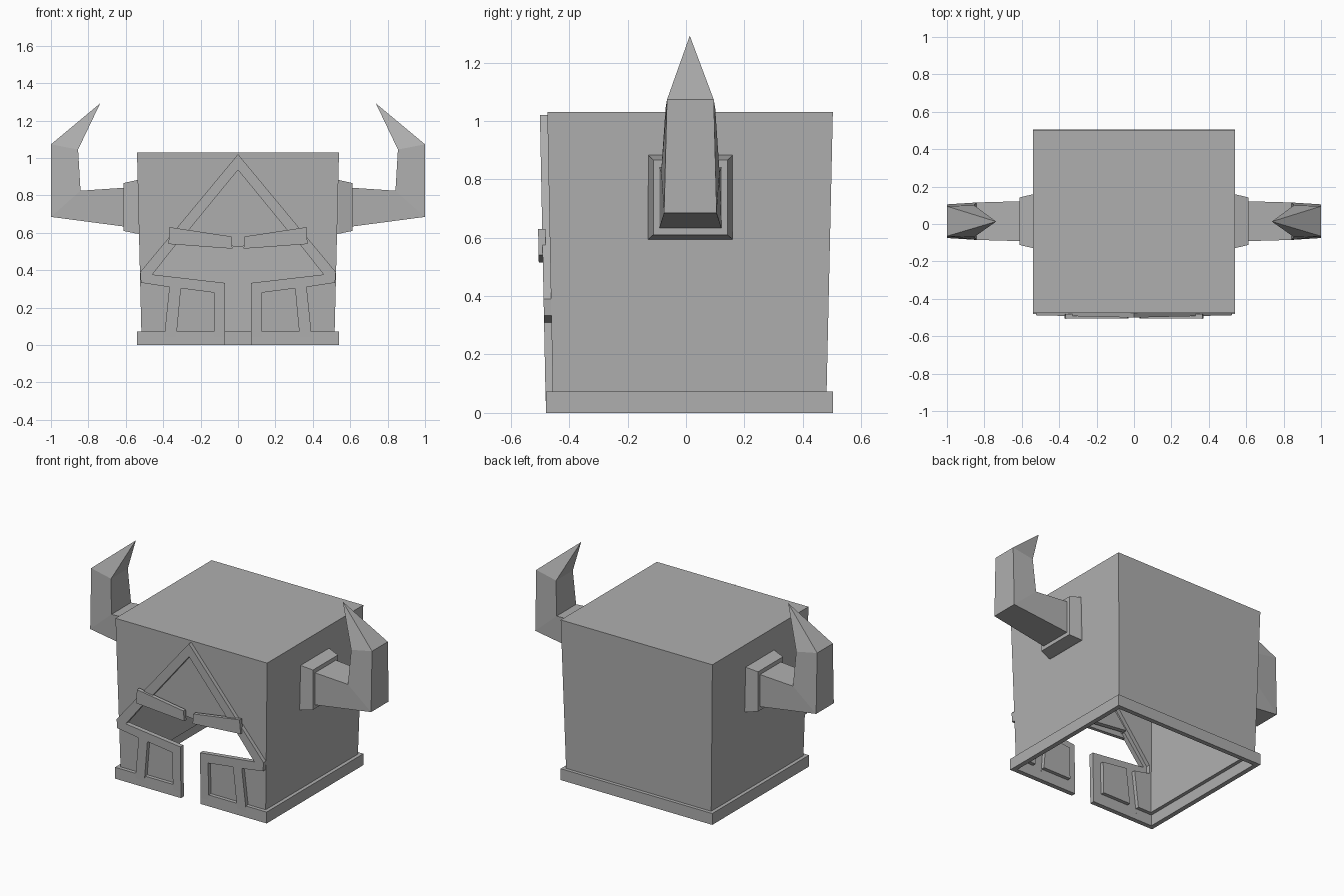
import bpy, bmesh

if "Cube" in bpy.data.objects:
    bpy.data.objects.remove(bpy.data.objects["Cube"])

grey = bpy.data.materials.new("iron_grey")
grey.diffuse_color = (.43, .43, .43, 1)
grey.use_nodes = True
grey.node_tree.nodes["Principled BSDF"].inputs["Base Color"].default_value = grey.diffuse_color


def loft(name, rings):
    """Closed mesh skinned through rings of equal point count; a one-point last ring makes a tip."""
    bm = bmesh.new()
    vs = [[bm.verts.new(p) for p in r] for r in rings]
    n = len(vs[0])
    bm.faces.new(vs[0])
    for a, b in zip(vs, vs[1:]):
        for i in range(n):
            j = (i + 1) % n
            if len(b) == 1:
                bm.faces.new((a[i], a[j], b[0]))
            else:
                bm.faces.new((a[i], a[j], b[j], b[i]))
    if len(vs[-1]) > 1:
        bm.faces.new(vs[-1])
    bmesh.ops.recalc_face_normals(bm, faces=bm.faces)
    me = bpy.data.meshes.new(name)
    bm.to_mesh(me)
    bm.free()
    me.materials.append(grey)
    ob = bpy.data.objects.new(name, me)
    bpy.context.collection.objects.link(ob)
    return ob


def rect(x, y0, y1, z):
    return [(-x, y0, z), (x, y0, z), (x, y1, z), (-x, y1, z)]


def side_rect(x, hw, z0, z1, yc=0.015):
    return [(x, yc - hw, z0), (x, yc + hw, z0), (x, yc + hw, z1), (x, yc - hw, z1)]


def face_y(z):
    """Sloping plane of the front wall."""
    return -0.455 - 0.02 * z


def prism(name, pts, off, back, limit=9):
    """Front-view outline extruded from the sloping front plane to depth back."""
    pts = [(max(-limit, min(limit, x)), z) for x, z in pts]
    return loft(name, [[(x, face_y(z) - off, z) for x, z in pts],
                       [(x, back, z) for x, z in pts]])


def boolean(ob, tool, op):
    m = ob.modifiers.new(op, 'BOOLEAN')
    m.operation, m.object, m.solver = op, tool, 'EXACT'
    bpy.context.view_layer.objects.active = ob
    bpy.ops.object.modifier_apply(modifier=m.name)
    bpy.data.objects.remove(tool)


def mirrored(half):
    return half + [(-x, z) for x, z in reversed(half) if abs(x) > 1e-6]


# raised face trim: gable band, cheek strip and cheek bars in one outline
outer = [(0, 1.02), (.523, .39), (.519, .333), (.367, .31), (.395, .04), (.33, .04),
         (.305, .303), (.127, .28), (.127, .04), (.067, .04), (.067, .335), (.455, .38), (0, .936)]
trim = outer + [(-x, z) for x, z in reversed(outer) if x > 0]


def helmet_solid(name, t):
    """Body, rim and trim as one solid, shrunk inward by t."""
    e = 0.02 if t else 0.0
    ob = loft(name, [rect(.515 - t, -.455 + t, .48 - t, -e),
                     rect(.54 - t, -.475 + t, .503 - t, 1.03 - t)])
    boolean(ob, loft("rim_tool", [rect(.54 - t, -.48 + t, .504 - t, -2 * e),
                                  rect(.54 - t, -.48 + t, .504 - t, .073 - t / 15)]), 'UNION')
    boolean(ob, prism("trim_tool", trim, .025 - t, -.40, .48 if t else 9), 'UNION')
    return ob


# hollow helmet shell, open below
shell = helmet_solid("helmet_shell", 0)
boolean(shell, helmet_solid("cavity_tool", .03), 'DIFFERENCE')

# eye opening and centre slot
opening = mirrored([(0, .525), (.313, .56), (.458, .377), (.07, .332), (.07, -.1)])
boolean(shell, prism("opening_tool", opening, .2, -.3), 'DIFFERENCE')

for s, side in ((1, "right"), (-1, "left")):
    # brow bar
    prism("brow_" + side, [(s * x, z) for x, z in
                           ((.365, .63), (.035, .58), (.03, .515), (.372, .54))], .039, -.482)
    # horn socket
    rings = [side_rect(.50, .146, .592, .888), side_rect(.54, .144, .595, .882),
             side_rect(.612, .127, .61, .866)]
    loft("horn_socket_" + side, [[(s * x, y, z) for x, y, z in r] for r in rings])
    # horn: (lower/outer x, z), (upper/inner x, z), half widths
    rings = []
    for (xo, zo), (xi, zi), ho, hi in (((.59, .631), (.59, .842), .107, .107),
                                       ((1, .685), (.842, .825), .09, .1),
                                       ((1, 1.073), (.855, 1.045), .08, .085)):
        rings.append([(s * xo, .015 - ho, zo), (s * xo, .015 + ho, zo),
                      (s * xi, .015 + hi, zi), (s * xi, .015 - hi, zi)])
    rings.append([(s * .737, .013, 1.292)])
    loft("horn_" + side, rings)
